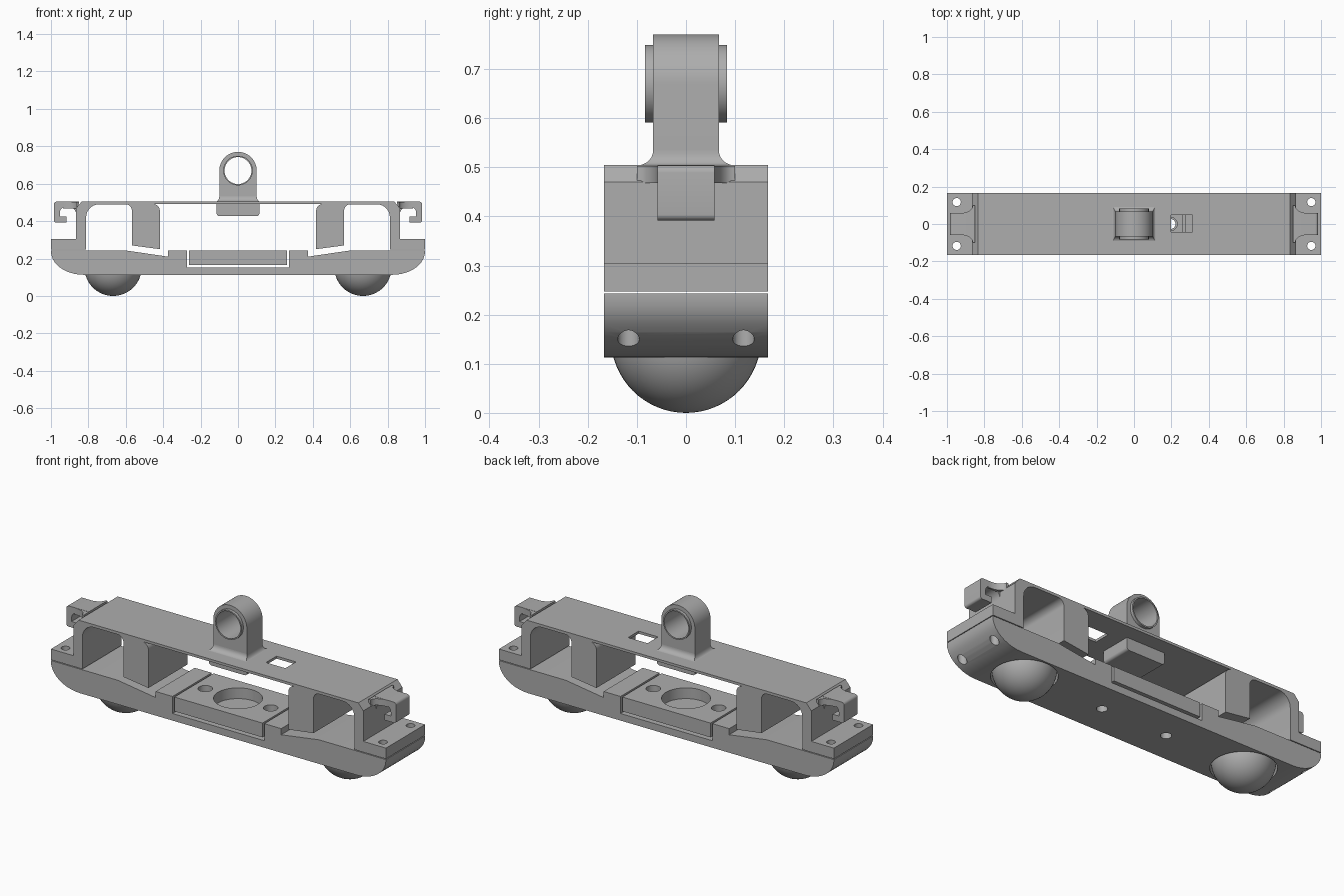
import bpy
import bmesh
from math import sin, cos, pi
from mathutils import Matrix, Vector

if "Cube" in bpy.data.objects:
    bpy.data.objects.remove(bpy.data.objects["Cube"], do_unlink=True)

gray = bpy.data.materials.new("plain gray")
gray.use_nodes = True
gray.diffuse_color = (0.42, 0.42, 0.42, 1)
gray.node_tree.nodes["Principled BSDF"].inputs["Base Color"].default_value = gray.diffuse_color


def finish(name, bm):
    bmesh.ops.recalc_face_normals(bm, faces=bm.faces)
    mesh = bpy.data.meshes.new(name)
    bm.to_mesh(mesh)
    bm.free()
    mesh.materials.append(gray)
    ob = bpy.data.objects.new(name, mesh)
    bpy.context.collection.objects.link(ob)
    return ob


def rounded(points, steps=10):
    """Outline whose points may carry corner sizes: (a, b, size before, size after)."""
    out = []
    for i, p in enumerate(points):
        c = Vector(p[:2])
        if len(p) == 2:
            out.append(c)
            continue
        u = (Vector(points[i - 1][:2]) - c).normalized() * p[2]
        v = (Vector(points[(i + 1) % len(points)][:2]) - c).normalized() * p[-1]
        for k in range(steps + 1):
            t = k / steps * pi / 2
            out.append(c + u * (1 - sin(t)) + v * (1 - cos(t)))
    return out


def mirrored(half):
    return half + [Vector((-p.x, p.y)) for p in reversed(half)]


def prism(name, outline, lo, hi, axis="Y"):
    """Extrude an outline: xz along Y, or xy along Z."""
    bm = bmesh.new()
    place = (lambda p, d: (p[0], d, p[1])) if axis == "Y" else (lambda p, d: (p[0], p[1], d))
    face = bm.faces.new([bm.verts.new(place(p, lo)) for p in outline])
    new = bmesh.ops.extrude_face_region(bm, geom=[face])["geom"]
    shift = Vector(place((0, 0), hi - lo))
    bmesh.ops.translate(bm, verts=[v for v in new if isinstance(v, bmesh.types.BMVert)], vec=shift)
    return finish(name, bm)


def circle(r, cx=0, cy=0, n=48):
    return [(cx + r * cos(2 * pi * k / n), cy + r * sin(2 * pi * k / n)) for k in range(n)]


def rect(x0, x1, y0, y1):
    return [(x0, y0), (x1, y0), (x1, y1), (x0, y1)]


def cut(ob, *cutters):
    for c in cutters:
        c.hide_render = True
        mod = ob.modifiers.new("cut", "BOOLEAN")
        mod.operation, mod.solver, mod.object = "DIFFERENCE", "EXACT", c
        bpy.context.view_layer.objects.active = ob
        bpy.ops.object.modifier_apply(modifier=mod.name)
    for c in set(cutters):
        bpy.data.objects.remove(c, do_unlink=True)


W = 0.167            # half depth of the body
parts = []

# Lower base with rounded ends, sloped floor and a tray for the centre block
base = prism("lower_base", mirrored(rounded([
    (0.274, 0.151), (0.274, 0.243), (0.375, 0.243), (0.375, 0.21), (0.6, 0.243),
    (1, 0.243), (1, 0.113, 0.125, 0.175), (0.3, 0.113)])), -W, W)

# Upper frame: feet, posts, hanging blocks and the thin top plate
frame = prism("upper_frame", mirrored(rounded([
    (0.835, 0.505), (0.865, 0.47), (0.865, 0.305), (1, 0.305), (1, 0.247),
    (0.812, 0.247), (0.812, 0.49, 0.07, 0.07), (0.567, 0.49, 0.035, 0.035),
    (0.567, 0.27), (0.418, 0.25), (0.418, 0.49, 0.035, 0.035)])), -W, W)

# Centre block with a round recess
block = prism("centre_block", rect(-0.263, 0.263, 0.166, 0.243), -W, W)
cut(block, prism("cutter", circle(0.12), 0.185, 0.3, "Z"))

# Screw holes, ball sockets and the plate slot
for sx in (-1, 1):
    cut(block, prism("cutter", circle(0.036, sx * 0.195, 0, 24), 0.1, 0.3, "Z"))
    cut(base, prism("cutter", circle(0.027, sx * 0.195, 0, 24), 0.05, 0.2, "Z"),
        prism("cutter", circle(0.158, sx * 0.668), 0.05, 0.2, "Z"))
    for sy in (-1, 1):
        hole = circle(0.022, sx * 0.948, sy * 0.117, 24)
        cut(base, prism("cutter", hole, 0.05, 0.3, "Z"))
        cut(frame, prism("cutter", hole, 0.2, 0.35, "Z"))
cut(frame, prism("cutter", rect(0.197, 0.313, -0.043, 0.047), 0.46, 0.55, "Z"))
parts += [base, frame, block]

# Ball feet and end hooks, one of each per side
for side, sx in (("left", 1), ("right", -1)):
    bm = bmesh.new()
    bmesh.ops.create_uvsphere(bm, u_segments=48, v_segments=32, radius=0.153,
                              matrix=Matrix.Translation((sx * 0.668, 0, 0.153)))
    res = bmesh.ops.bisect_plane(bm, geom=bm.verts[:] + bm.edges[:] + bm.faces[:],
                                 plane_co=(0, 0, 0.2), plane_no=(0, 0, 1), clear_outer=True)
    bmesh.ops.holes_fill(bm, edges=[e for e in bm.edges if e.is_boundary])
    parts.append(finish(side + "_ball_foot", bm))

    hook = rounded([(0.85, 0.504), (0.984, 0.504, 0.015, 0.015), (0.984, 0.392, 0.012, 0.012),
                    (0.916, 0.392), (0.916, 0.424), (0.953, 0.424),
                    (0.953, 0.478, 0.035, 0.035), (0.868, 0.478, 0.04, 0.04),
                    (0.864, 0.42), (0.85, 0.42)], 6)
    parts.append(prism(side + "_hook", [(sx * p.x, p.y) for p in hook], -0.058, 0.058))

    # Curved gussets blending the hook into the post
    for sy in (-1, 1):
        plan = rounded([(0.85, 0.05), (0.935, 0.05), (0.935, 0.058),
                        (0.862, 0.058, 0.07, 0.04), (0.862, 0.1), (0.85, 0.1)])
        parts.append(prism(side + "_hook_gusset", [(sx * p.x, sy * p.y) for p in plan],
                           0.468, 0.503, "Z"))

# Ring lug: arched body with a bore
arch = [(0.1 * cos(pi * k / 32), 0.67 + 0.1 * sin(pi * k / 32)) for k in range(33)]
lug = prism("ring_lug", [(0.1, 0.5)] + arch + [(-0.1, 0.5)], -0.067, 0.067)
cut(lug, prism("cutter", circle(0.076, 0, 0.67), -0.2, 0.2))

# Bushing through the lug
bushing = prism("ring_bushing", circle(0.079, 0, 0.67), -0.083, 0.083)
cut(bushing, prism("cutter", circle(0.072, 0, 0.67), -0.2, 0.2))

# Concave flare where the lug meets the plate
bm = bmesh.new()
rings = []
for k in range(9):
    t = k / 8 * pi / 2
    hx, hy = 0.118 - 0.018 * sin(t), 0.099 - 0.032 * sin(t)
    z = 0.504 + 0.03 * (1 - cos(t))
    rings.append([bm.verts.new((x, y, z)) for x, y in rect(-hx, hx, -hy, hy)])
for a, b in zip(rings, rings[1:]):
    for i in range(4):
        j = (i + 1) % 4
        bm.faces.new((a[i], a[j], b[j], b[i]))
bm.faces.new(rings[0])
bm.faces.new(rings[-1])
flare = finish("lug_flare", bm)

# Lug anchor below the plate
anchor = prism("lug_anchor", mirrored(rounded([
    (0.114, 0.495), (0.114, 0.426, 0.015, 0.015), (0.05, 0.426)], 5)), -0.085, 0.085)
parts += [lug, bushing, flare, anchor]

# Smooth curved faces, keep edges sharp
bpy.ops.object.select_all(action="DESELECT")
for ob in parts:
    ob.select_set(True)
bpy.context.view_layer.objects.active = parts[0]
bpy.ops.object.shade_smooth_by_angle(angle=pi / 6)
